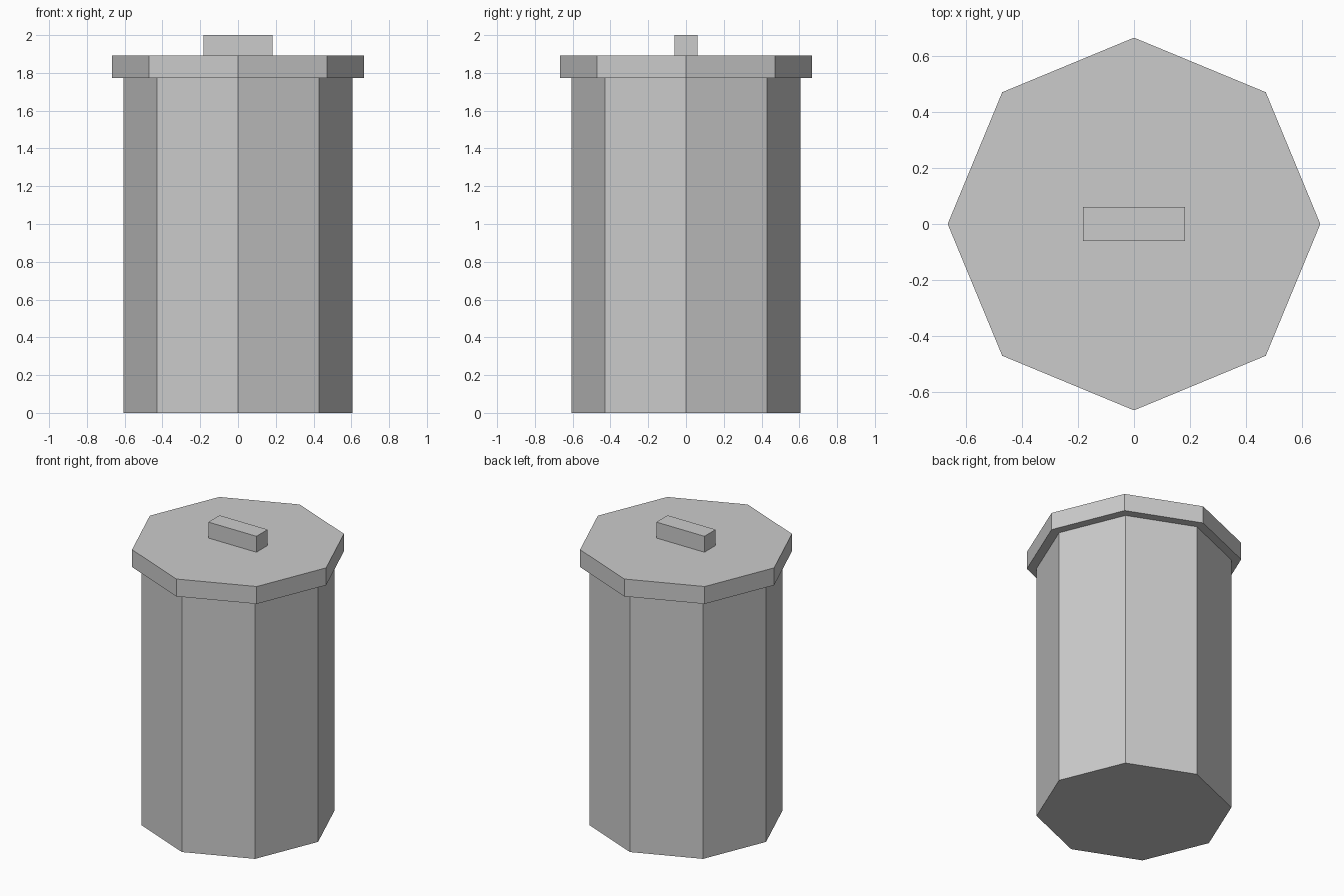
import bpy

if "Cube" in bpy.data.objects:
    bpy.data.objects.remove(bpy.data.objects["Cube"])


def octagon(name, radius, z0, z1):
    # Eight-sided prism with its corners on the x and y axes
    bpy.ops.mesh.primitive_cylinder_add(vertices=8, radius=radius, depth=z1 - z0,
                                        location=(0, 0, (z0 + z1) / 2))
    bpy.context.object.name = name


# Can body, reaching slightly into the lid
octagon("bin_body", 0.606, 0.0, 1.80)

# Overhanging lid
octagon("bin_lid", 0.667, 1.772, 1.891)

# Handle bar, seated in the lid
z0, z1 = 1.88, 2.0
bpy.ops.mesh.primitive_cube_add(size=1, location=(0, 0, (z0 + z1) / 2))
handle = bpy.context.object
handle.name = "lid_handle"
handle.scale = (0.364, 0.121, z1 - z0)
bpy.ops.object.transform_apply(location=False, rotation=False, scale=True)
